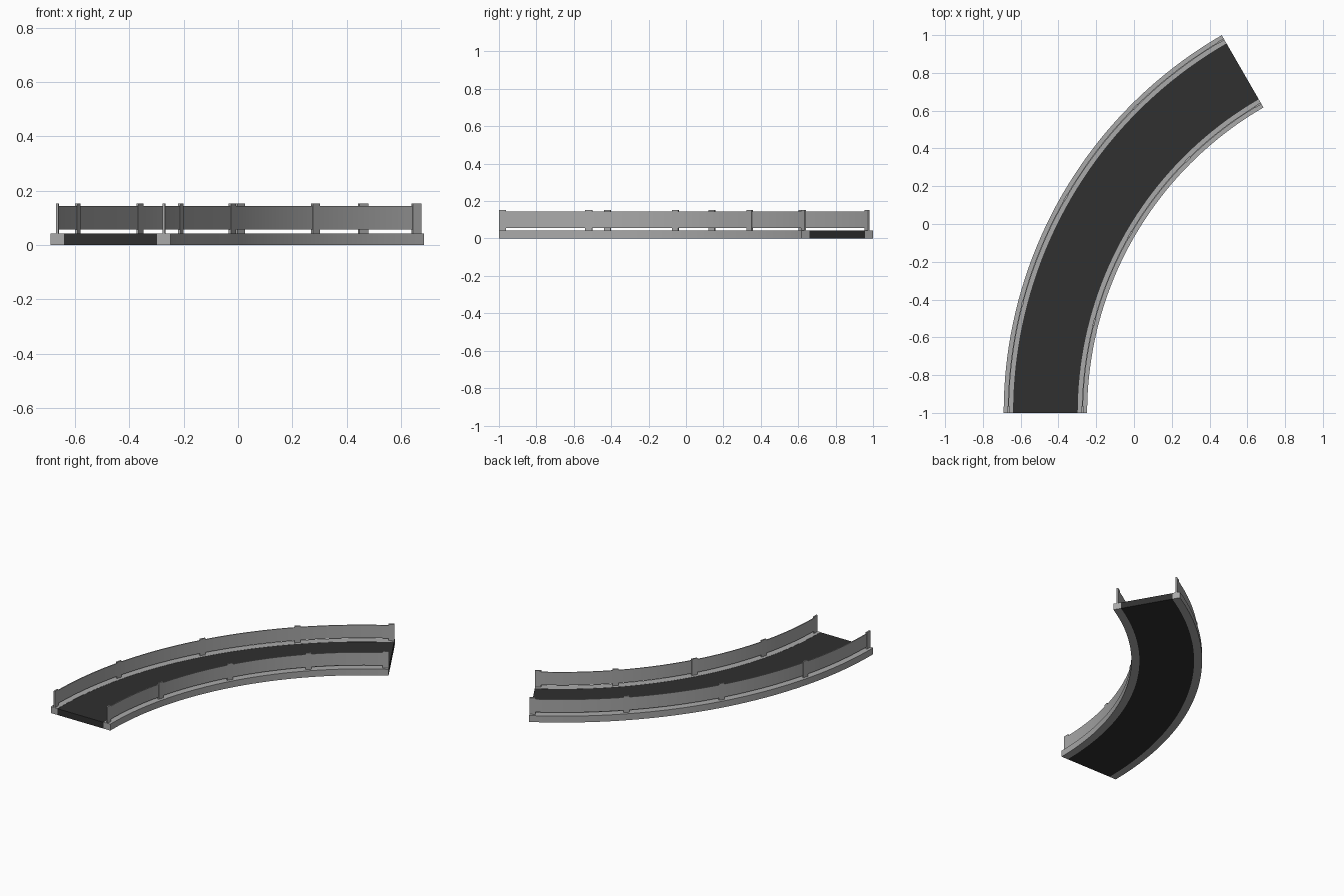
import bpy
import bmesh
from math import radians, degrees, sin, cos

if "Cube" in bpy.data.objects:
    bpy.data.objects.remove(bpy.data.objects["Cube"], do_unlink=True)

# Bend layout: arc centre, swept angle and the radii of the curb edges
CX, CY, SWEEP = 1.619, -1.0, 60.0
OUTER, INNER, CURB_W = 2.309, 1.867, 0.05
CURB_H, ROAD_H = 0.043, 0.042


def make_material(name, value):
    mat = bpy.data.materials.new(name)
    mat.use_nodes = True
    colour = (value, value, value, 1.0)
    mat.diffuse_color = colour
    bsdf = mat.node_tree.nodes["Principled BSDF"]
    bsdf.inputs["Base Color"].default_value = colour
    bsdf.inputs["Roughness"].default_value = 0.8
    return mat


concrete = make_material("concrete grey", 0.40)
asphalt = make_material("asphalt dark grey", 0.029)


def arc_solid(name, r0, r1, z0, z1, mat, a0=0.0, a1=SWEEP, steps=40):
    """Sweep a rectangular section round the bend, with closed ends."""
    bm = bmesh.new()
    rings = []
    for i in range(steps + 1):
        a = radians(a0 + (a1 - a0) * i / steps)
        rings.append([bm.verts.new((CX - r * cos(a), CY + r * sin(a), z))
                      for r, z in ((r0, z0), (r1, z0), (r1, z1), (r0, z1))])
    for ring, following in zip(rings, rings[1:]):
        for k in range(4):
            n = (k + 1) % 4
            bm.faces.new((ring[k], ring[n], following[n], following[k]))
    bm.faces.new(rings[0])
    bm.faces.new(rings[-1])
    bmesh.ops.recalc_face_normals(bm, faces=bm.faces[:])
    mesh = bpy.data.meshes.new(name)
    bm.to_mesh(mesh)
    bm.free()
    mesh.materials.append(mat)
    obj = bpy.data.objects.new(name, mesh)
    bpy.context.collection.objects.link(obj)
    bpy.context.view_layer.objects.active = obj
    obj.select_set(True)
    bpy.ops.object.shade_smooth_by_angle(angle=radians(30))
    obj.select_set(False)
    return obj


# Road deck
arc_solid("road", INNER + CURB_W, OUTER - CURB_W, 0, ROAD_H, asphalt)

# Curb, barrier panel and posts on each side of the road
for side, r_in in (("inner", INNER), ("outer", OUTER - CURB_W)):
    mid = r_in + CURB_W / 2
    arc_solid(side + "_curb", r_in, r_in + CURB_W, 0, CURB_H, concrete)
    arc_solid(side + "_barrier", mid - 0.003, mid + 0.003, 0.057, 0.144, concrete)

    half = degrees(0.0185 / mid)
    for i, a in enumerate((half, 14.7, 29.9, 45.15, SWEEP - half)):
        arc_solid(f"{side}_post_{i + 1}", mid - 0.005, mid + 0.005,
                  CURB_H, 0.153, concrete, a - half, a + half, steps=1)
